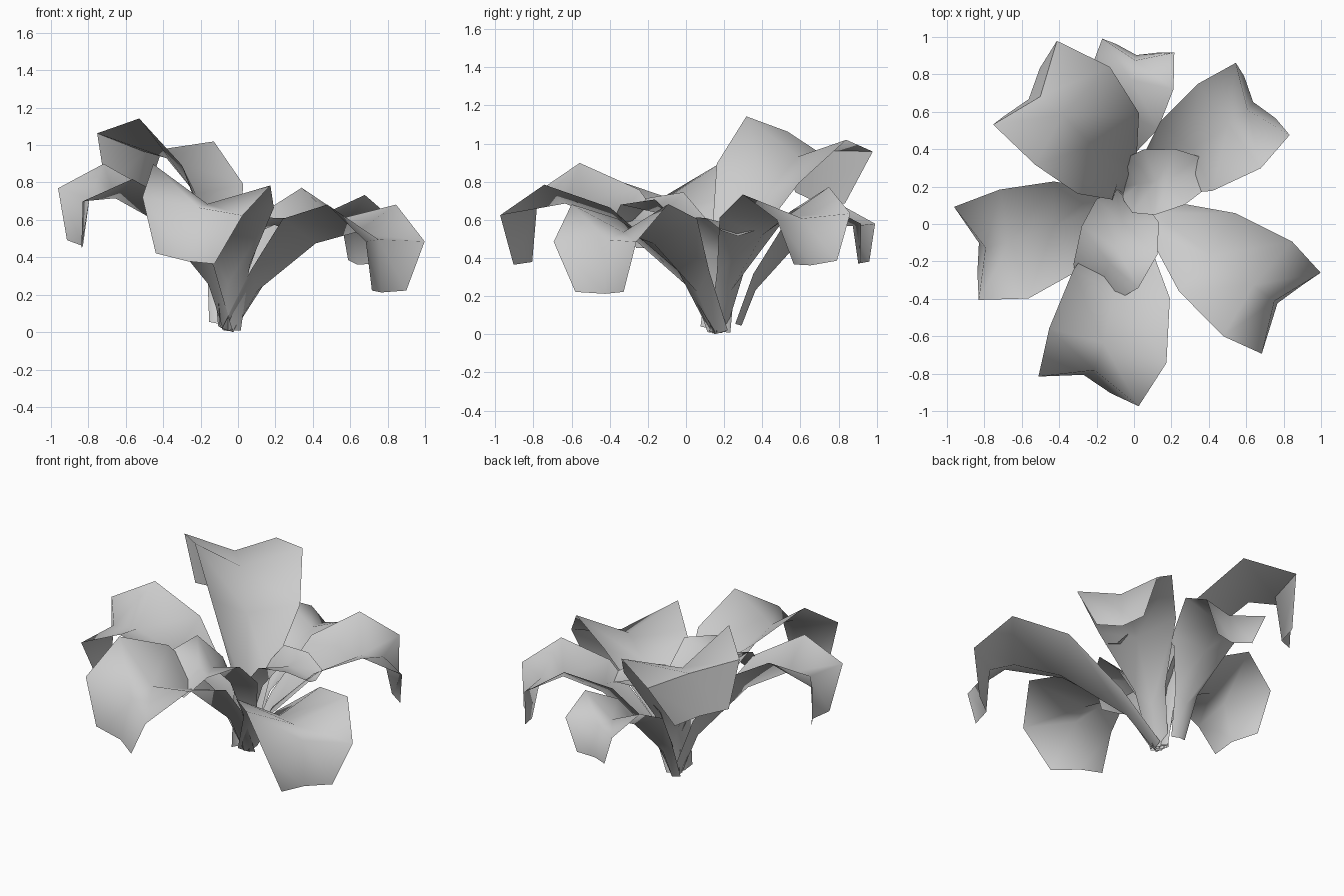
import bpy, bmesh, math
from mathutils import Matrix, Vector

cube = bpy.data.objects.get("Cube")
if cube:
    bpy.data.objects.remove(cube, do_unlink=True)

grey = bpy.data.materials.new("petal grey")
grey.use_nodes = True
colour = (0.6, 0.6, 0.6, 1)
grey.diffuse_color = colour
grey.node_tree.nodes["Principled BSDF"].inputs["Base Color"].default_value = colour

# Petal pattern from base to drooping tip: spine (out, up), rim (out, half width, up)
SPINE = [(0.03, 0.0), (0.19, 0.22), (0.57, 0.47), (0.84, 0.53), (0.98, 0.49), (1.0, 0.21)]
RIM = [(0.0, 0.06, 0.02), (0.22, 0.1, 0.33), (0.54, 0.255, 0.6),
       (0.87, 0.31, 0.675), (1.09, 0.265, 0.48), (1.05, 0.155, 0.22)]
FOLD = Vector((1.05, 0, 0.48))


def petal(name, base, heading, tilt, roll, size, curl):
    """One folded petal sheet, its tip curled, then rolled, tilted and turned."""
    bm = bmesh.new()
    rows = []
    for (out, up), (rim_out, half, rim_up) in zip(SPINE, RIM):
        points = [(rim_out, -half, rim_up), (out, 0, up), (rim_out, half, rim_up)]
        rows.append([bm.verts.new(p) for p in points])
    bmesh.ops.rotate(bm, verts=rows[-1], cent=FOLD,
                     matrix=Matrix.Rotation(math.radians(curl), 3, 'Y'))
    for low, high in zip(rows, rows[1:]):
        for i in range(2):
            bm.faces.new((low[i], high[i], high[i + 1], low[i + 1]))
    turn = (Matrix.Translation(Vector(base))
            @ Matrix.Rotation(math.radians(heading), 4, 'Z')
            @ Matrix.Rotation(math.radians(-tilt), 4, 'Y')
            @ Matrix.Rotation(math.radians(roll), 4, 'X')
            @ Matrix.Scale(size, 4))
    bm.transform(turn)
    bmesh.ops.recalc_face_normals(bm, faces=bm.faces)
    if sum(f.normal.z for f in bm.faces) < 0:
        bmesh.ops.reverse_faces(bm, faces=bm.faces)
    mesh = bpy.data.meshes.new(name)
    bm.to_mesh(mesh)
    bm.free()
    mesh.materials.append(grey)
    obj = bpy.data.objects.new(name, mesh)
    bpy.context.collection.objects.link(obj)
    bpy.ops.object.select_all(action='DESELECT')
    obj.select_set(True)
    bpy.context.view_layer.objects.active = obj
    bpy.ops.object.shade_smooth_by_angle(angle=math.radians(70))


heart = (-0.05, 0.17, 0)

# Outer ring of large petals
petal("left_petal", heart, -36, 0, 0, 1.01, 0)
petal("front_petal", heart, -105, 8.5, -10, 1.07, 5)
petal("right_petal", heart, 197, 15.5, -8, 0.98, 14)
petal("back_left_petal", heart, 36, 11, 4, 0.91, 4)
petal("back_right_petal", (-0.07, 0.13, 0.01), 137, 28, 12, 1.08, 24)
petal("back_petal", (-0.11, 0.27, 0.04), 79, 14, 0, 0.74, 10)

# Small upright inner petals
petal("inner_front_petal", heart, -107, 33, -6, 0.7, -12)
petal("inner_left_petal", (-0.05, 0.2, 0), 10, 40, 0, 0.57, -30)
